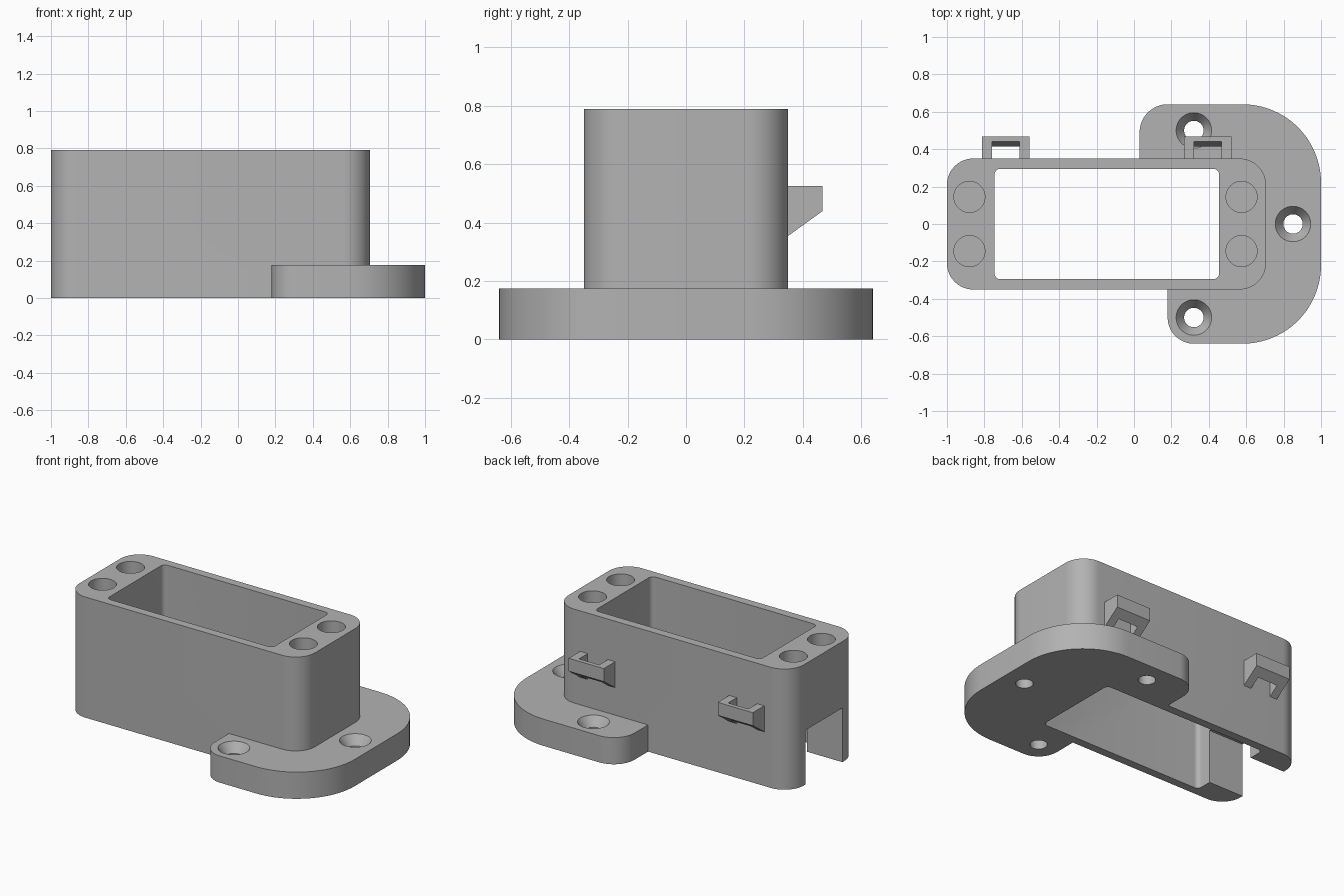
import bpy, bmesh, math
from mathutils import Vector, Matrix

cube = bpy.data.objects.get("Cube")
if cube:
    bpy.data.objects.remove(cube, do_unlink=True)

grey = bpy.data.materials.new("plain grey")
grey.use_nodes = True
colour = (0.45, 0.45, 0.45, 1)
grey.diffuse_color = colour
grey.node_tree.nodes["Principled BSDF"].inputs["Base Color"].default_value = colour


def add_object(name, bm):
    bmesh.ops.recalc_face_normals(bm, faces=bm.faces[:])
    mesh = bpy.data.meshes.new(name)
    bm.to_mesh(mesh)
    bm.free()
    mesh.materials.append(grey)
    obj = bpy.data.objects.new(name, mesh)
    bpy.context.collection.objects.link(obj)
    return obj


def prism_faces(bm, points, shift):
    """Extrude a closed loop of 3D points along a vector."""
    face = bm.faces.new([bm.verts.new(p) for p in points])
    new = bmesh.ops.extrude_face_region(bm, geom=[face], use_keep_orig=True)["geom"]
    bmesh.ops.translate(bm, vec=shift, verts=[v for v in new if isinstance(v, bmesh.types.BMVert)])


def rounded_prism(name, corners, z0, z1, steps=14):
    """Upright prism; each right-angled corner is (x, y, radius)."""
    outline = []
    for i, (x, y, r) in enumerate(corners):
        p = Vector((x, y, z0))
        u = (Vector((*corners[i - 1][:2], z0)) - p).normalized()
        v = (Vector((*corners[(i + 1) % len(corners)][:2], z0)) - p).normalized()
        if r == 0:
            outline.append(p)
            continue
        for k in range(steps + 1):
            a = math.pi / 2 * k / steps
            outline.append(p + r * (u * (1 - math.sin(a)) + v * (1 - math.cos(a))))
    bm = bmesh.new()
    prism_faces(bm, outline, (0, 0, z1 - z0))
    return add_object(name, bm)


def box_corners(x0, x1, y, r):
    return [(x0, -y, r), (x1, -y, r), (x1, y, r), (x0, y, r)]


def round_cutter(x, y, z0, z1, r0, r1):
    bm = bmesh.new()
    bmesh.ops.create_cone(bm, cap_ends=True, segments=48, radius1=r0, radius2=r1, depth=z1 - z0,
                          matrix=Matrix.Translation((x, y, (z0 + z1) / 2)))
    return add_object("cutter", bm)


def combine(target, other, operation):
    mod = target.modifiers.new("combine", "BOOLEAN")
    mod.operation, mod.solver, mod.object = operation, "EXACT", other
    bpy.context.view_layer.objects.active = target
    bpy.ops.object.modifier_apply(modifier=mod.name)
    bpy.data.objects.remove(other, do_unlink=True)


# Housing block joined to the mounting flange
housing = rounded_prism("housing", box_corners(-1, 0.705, 0.35, 0.14), 0, 0.79)
flange = rounded_prism("flange", [
    (0.18, -0.64, 0.14), (1, -0.64, 0.42), (1, 0.64, 0.42),
    (0.03, 0.64, 0.15), (0.03, 0, 0), (0.18, 0, 0)], 0, 0.175, 20)
combine(housing, flange, "UNION")

# Open cavity and the cable slot in the end wall
combine(housing, rounded_prism("cutter", box_corners(-0.745, 0.455, 0.295, 0.03), -0.1, 0.9, 6), "DIFFERENCE")
combine(housing, rounded_prism("cutter", box_corners(-1.1, -0.6, 0.19, 0), -0.1, 0.355), "DIFFERENCE")

# Blind round pockets in the top rim
for x in (-0.88, 0.575):
    for y in (-0.145, 0.145):
        combine(housing, round_cutter(x, y, 0.67, 0.85, 0.083, 0.083), "DIFFERENCE")

# Countersunk screw holes in the flange
for x, y in ((0.32, 0.5), (0.85, 0), (0.32, -0.5)):
    combine(housing, round_cutter(x, y, -0.1, 0.15, 0.052, 0.052), "DIFFERENCE")
    combine(housing, round_cutter(x, y, 0.115, 0.185, 0.052, 0.102), "DIFFERENCE")

# Cable-tie loops on the back wall: two cheeks and a bridge
cheek = [(0.345, 0.525), (0.468, 0.525), (0.468, 0.44), (0.35, 0.355), (0.345, 0.355)]
bridge = [(0.44, 0.525), (0.468, 0.525), (0.468, 0.44), (0.415, 0.402)]
loops = []
for name, x in (("left_tie_loop", 0.395), ("right_tie_loop", -0.685)):
    bm = bmesh.new()
    for profile, x0, x1 in ((cheek, -0.127, -0.075), (bridge, -0.075, 0.072), (cheek, 0.072, 0.127)):
        prism_faces(bm, [(x + x0, y, z) for y, z in profile], (x1 - x0, 0, 0))
    loops.append(add_object(name, bm))

# Smooth shading with crisp edges
bpy.ops.object.select_all(action="DESELECT")
for obj in [housing] + loops:
    obj.select_set(True)
bpy.context.view_layer.objects.active = housing
bpy.ops.object.shade_smooth_by_angle(angle=math.radians(30))
